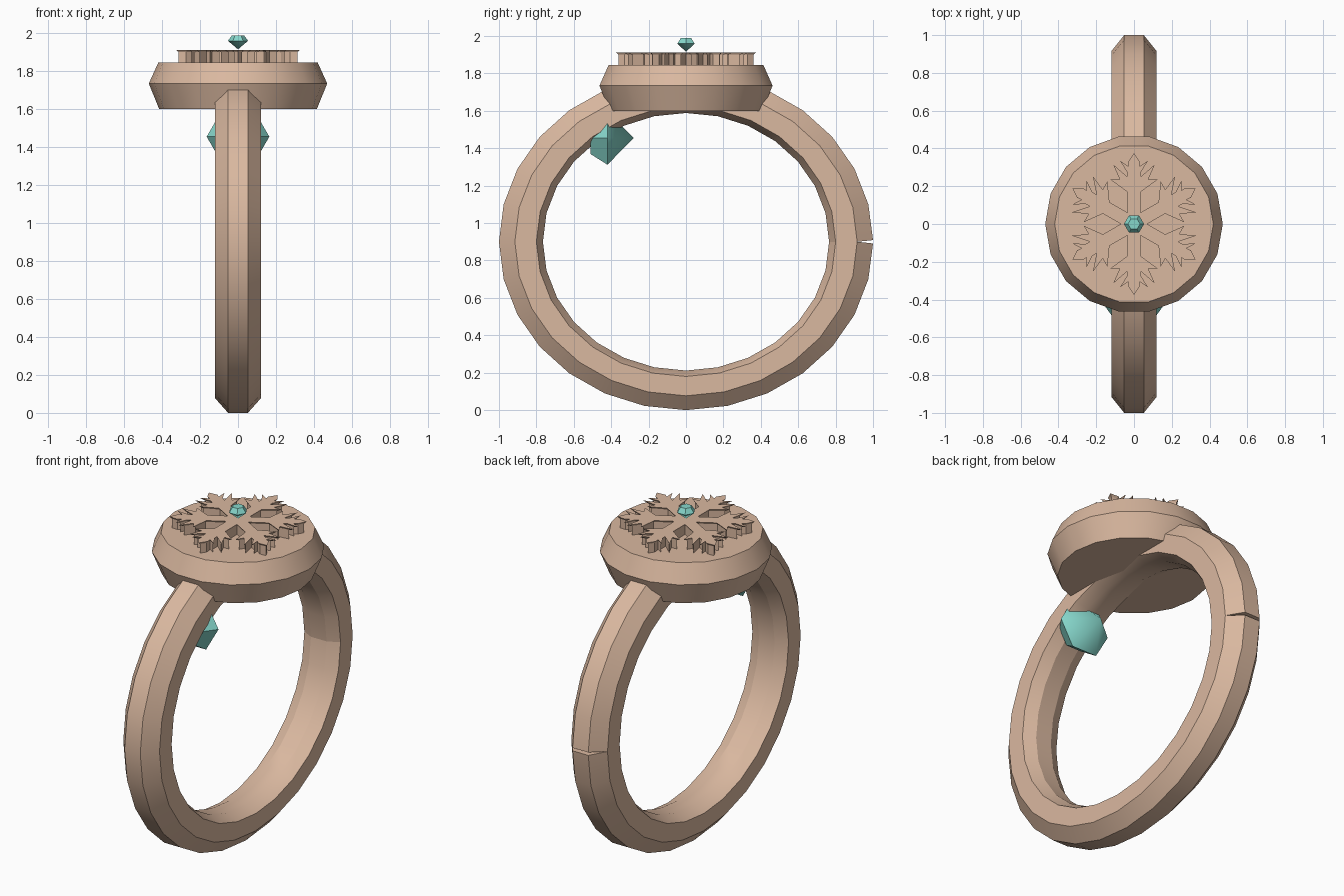
import bpy, math
from mathutils import Vector, Matrix

if "Cube" in bpy.data.objects:
    bpy.data.objects.remove(bpy.data.objects["Cube"])


def material(name, rgb):
    m = bpy.data.materials.new(name)
    m.diffuse_color = (*rgb, 1)
    m.use_nodes = True
    m.node_tree.nodes["Principled BSDF"].inputs["Base Color"].default_value = m.diffuse_color
    return m


METAL = material("rose_metal", (0.70, 0.48, 0.35))
STONE = material("teal_stone", (0.24, 0.68, 0.60))


def build(name, verts, faces, mat, angle=25):
    me = bpy.data.meshes.new(name)
    me.from_pydata([tuple(v) for v in verts], [], faces)
    me.materials.append(mat)
    ob = bpy.data.objects.new(name, me)
    bpy.context.collection.objects.link(ob)
    bpy.ops.object.select_all(action='DESELECT')
    ob.select_set(True)
    bpy.context.view_layer.objects.active = ob
    bpy.ops.object.mode_set(mode='EDIT')
    bpy.ops.mesh.select_all(action='SELECT')
    bpy.ops.mesh.normals_make_consistent(inside=False)
    bpy.ops.object.mode_set(mode='OBJECT')
    bpy.ops.object.shade_smooth_by_angle(angle=math.radians(angle))
    return ob


def loft(name, rings, mat, angle=25):
    """Skin equal-length loops and cap both ends."""
    n = len(rings[0])
    verts = [v for r in rings for v in r]
    faces = [(k * n + i, k * n + (i + 1) % n, (k + 1) * n + (i + 1) % n, (k + 1) * n + i)
             for k in range(len(rings) - 1) for i in range(n)]
    faces += [tuple(range(n)), tuple(range(len(verts) - n, len(verts)))]
    return build(name, verts, faces, mat, angle)


def circle(n, r, z):
    return [Vector((r * math.cos(2 * math.pi * i / n), r * math.sin(2 * math.pi * i / n), z))
            for i in range(n)]


# band: octagonal section swept round, with a small open seam at the back
section = [(0.052, 1.0), (0.12, 0.915), (0.12, 0.80), (0.052, 0.765),
           (-0.052, 0.765), (-0.12, 0.80), (-0.12, 0.915), (-0.052, 1.0)]
SEG = 28
rings = []
for k in range(SEG + 1):
    a = 2 * math.pi * k / SEG
    gap = 0.009 if k == 0 else -0.009 if k == SEG else 0
    rings.append([(x, r * math.cos(a), 0.9 + 0.9 * r * math.sin(a) + (gap if r > 0.95 else 0))
                  for x, r in section])
loft("band", rings, METAL)

# round head plate
loft("head_plate", [circle(18, 0.415, 1.60), circle(18, 0.47, 1.735),
                    circle(18, 0.42, 1.845)], METAL)

# snowflake relief: half an arm, mirrored and repeated six times
half = [(0.035, 0.17), (0.125, 0.235), (0.075, 0.235), (0.11, 0.315),
        (0.036, 0.25), (0.036, 0.275), (0.075, 0.335), (0.028, 0.305), (0.03, 0.33)]
arm = [(0.035, 0.0606)] + half + [(0, 0.375)] + [(-x, y) for x, y in reversed(half)]
outline = []
for k in range(6):
    rot = Matrix.Rotation(k * math.pi / 3, 3, 'Z')
    outline += [rot @ Vector((x, y, 0)) for x, y in arm]


def inset(poly, d, limit=0.035):
    out = []
    for i, p in enumerate(poly):
        e1 = (p - poly[i - 1]).normalized()
        e2 = (poly[(i + 1) % len(poly)] - p).normalized()
        n1, n2 = Vector((-e1.y, e1.x, 0)), Vector((-e2.y, e2.x, 0))
        b = (n1 + n2).normalized()
        out.append(p + b * min(limit, d / max(b.dot(n1), 0.05)))
    return out


wall = inset(outline, 0.008)
loft("snowflake", [[p + Vector((0, 0, z)) for p in loop]
                   for loop, z in ((wall, 1.84), (wall, 1.90), (outline, 1.912))], METAL)


# cut stones: hexagonal table, girdle and pointed base
def gem(name, r, matrix):
    rings = circle(6, 0.6 * r, 0.55 * r) + circle(6, r, 0)
    verts = rings + [Vector((0, 0, -0.85 * r))]
    faces = [tuple(range(6))]
    for i in range(6):
        j = (i + 1) % 6
        faces += [(i, j, j + 6, i + 6), (i + 6, j + 6, 12)]
    return build(name, [matrix @ v for v in verts], faces, STONE, 45)


gem("top_stone", 0.053, Matrix.Translation((0, 0, 1.96)))
gem("side_stone", 0.165, Matrix.Translation((0, -0.42, 1.455)) @ Matrix.Rotation(math.pi / 2, 4, 'X'))
